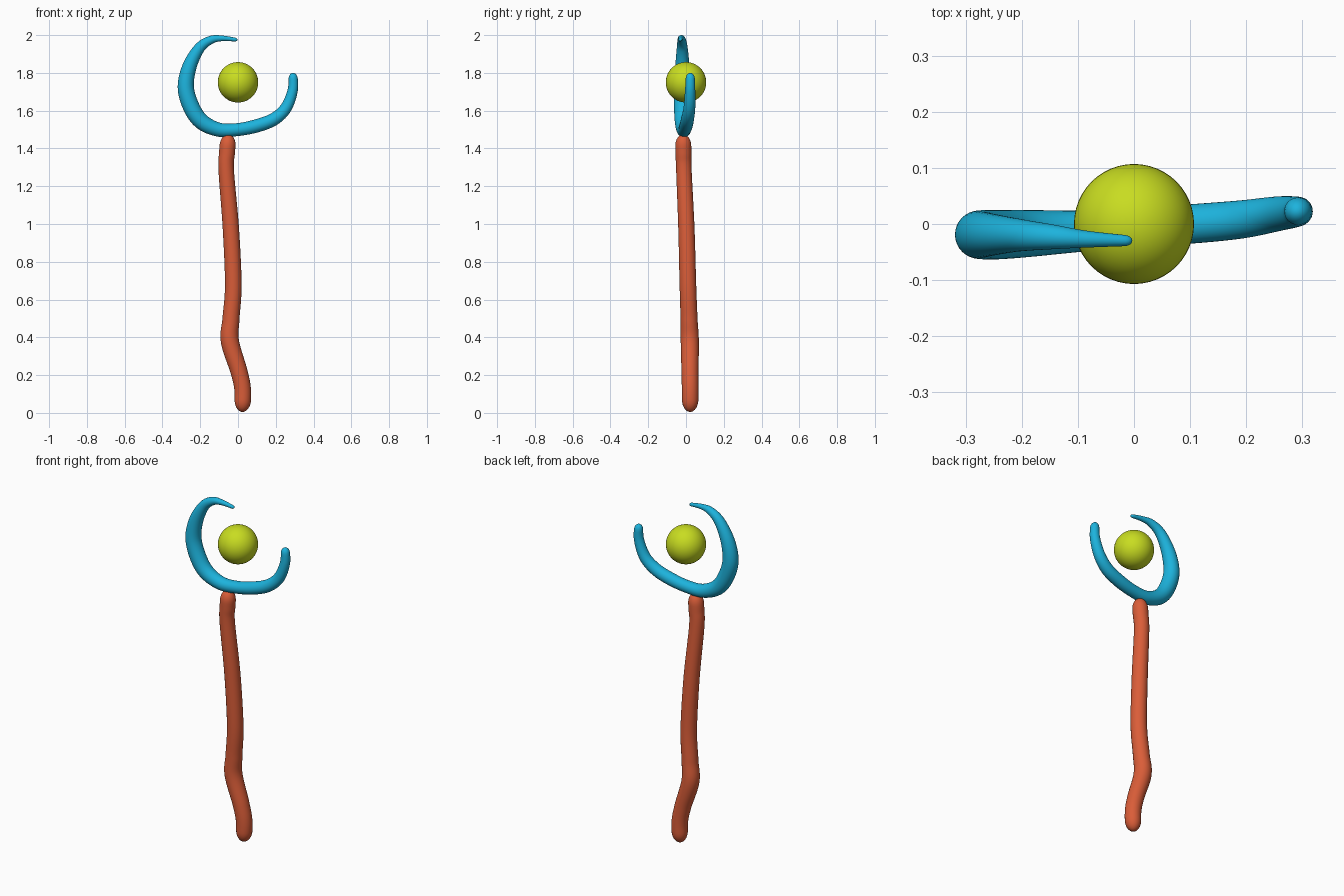
import bpy, bmesh, math
from mathutils import Vector

if "Cube" in bpy.data.objects:
    bpy.data.objects.remove(bpy.data.objects["Cube"])


def material(name, rgb):
    m = bpy.data.materials.new(name)
    m.diffuse_color = (*rgb, 1)
    m.use_nodes = True
    m.node_tree.nodes["Principled BSDF"].inputs["Base Color"].default_value = m.diffuse_color
    return m


def catmull(pts, steps):
    """Smooth path through (x, y, z, radius) points."""
    p = [Vector(q) for q in pts]
    p = [2 * p[0] - p[1]] + p + [2 * p[-1] - p[-2]]
    out = []
    for a, b, c, d in zip(p, p[1:], p[2:], p[3:]):
        for i in range(steps):
            t = i / steps
            out.append(0.5 * (2 * b + (c - a) * t + (2 * a - 5 * b + 4 * c - d) * t ** 2
                              + (3 * b - a - 3 * c + d) * t ** 3))
    return out + [p[-2]]


def tube(name, pts, mat, cap=1.3, steps=20, sides=32):
    """Sweep a round section of varying radius, with rounded ends."""
    path = catmull(pts, steps)
    pos = [q.to_3d() for q in path]
    dist = [0.0]
    for a, b in zip(pos, pos[1:]):
        dist.append(dist[-1] + (b - a).length)
    # resample, packing rings closely near both tips
    n = len(path)
    ends = [0.08 * (k / 10) ** 2 for k in range(11)]
    targets = ends + [0.08 + (dist[-1] - 0.16) * k / n for k in range(1, n)]
    targets += [dist[-1] - e for e in reversed(ends)]
    bm = bmesh.new()
    rings = []
    j = 0
    for s in targets[1:-1]:
        while j < n - 2 and dist[j + 1] < s:
            j += 1
        q = path[j].lerp(path[j + 1], (s - dist[j]) / (dist[j + 1] - dist[j]))
        tan = (pos[min(j + 2, n - 1)] - pos[max(j - 1, 0)]).normalized()
        u = Vector((0, 1, 0))
        u = (u - tan * u.dot(tan)).normalized()
        v = tan.cross(u)
        e = min(s, dist[-1] - s) / (cap * q[3])
        r = q[3] * (math.sqrt(1 - (1 - e) ** 2) if e < 1 else 1)
        rings.append([bm.verts.new(q.to_3d() + r * (u * math.cos(w) + v * math.sin(w)))
                      for w in (2 * math.pi * k / sides for k in range(sides))])
    for a, b in zip(rings, rings[1:]):
        for k in range(sides):
            m = (k + 1) % sides
            bm.faces.new((a[k], a[m], b[m], b[k]))
    for ring, tip in ((rings[0], pos[0]), (rings[-1], pos[-1])):
        c = bm.verts.new(tip)
        for k in range(sides):
            bm.faces.new((ring[k], ring[(k + 1) % sides], c))
    bmesh.ops.recalc_face_normals(bm, faces=bm.faces)
    me = bpy.data.meshes.new(name)
    bm.to_mesh(me)
    bm.free()
    me.shade_smooth()
    me.materials.append(mat)
    ob = bpy.data.objects.new(name, me)
    bpy.context.collection.objects.link(ob)
    return ob


# Crooked wooden shaft
tube("shaft", [
    (0.023, 0.022, 0.005, 0.043), (0.025, 0.022, 0.12, 0.044), (0.005, 0.021, 0.22, 0.045),
    (-0.043, 0.02, 0.38, 0.048), (-0.037, 0.016, 0.5, 0.045), (-0.025, 0.01, 0.68, 0.044),
    (-0.038, 0.002, 0.98, 0.043), (-0.062, -0.011, 1.28, 0.041), (-0.058, -0.014, 1.38, 0.042),
    (-0.05, -0.015, 1.475, 0.043)], material("rust", (0.7, 0.11, 0.04)), cap=1.5)

# Open hooked cradle, tapering to both tips
tube("cradle", [
    (0.291, 0.023, 1.8, 0.023), (0.29, 0.022, 1.71, 0.027), (0.254, 0.018, 1.615, 0.031),
    (0.19, 0.008, 1.555, 0.034), (0.1, 0.0, 1.52, 0.035), (0.0, -0.007, 1.5, 0.034),
    (-0.1, -0.013, 1.499, 0.037), (-0.19, -0.017, 1.54, 0.042), (-0.245, -0.019, 1.615, 0.044),
    (-0.276, -0.019, 1.72, 0.043), (-0.258, -0.019, 1.83, 0.038), (-0.205, -0.02, 1.93, 0.029),
    (-0.145, -0.023, 1.974, 0.022), (-0.085, -0.027, 1.983, 0.015), (-0.003, -0.03, 1.975, 0.009)],
    material("blue", (0.012, 0.45, 0.72)))

# Floating orb
bpy.ops.mesh.primitive_uv_sphere_add(segments=48, ring_count=24, radius=0.107, location=(0, 0, 1.75))
orb = bpy.context.object
orb.name = "orb"
bpy.ops.object.shade_smooth()
orb.data.materials.append(material("lime", (0.58, 0.72, 0.015)))
